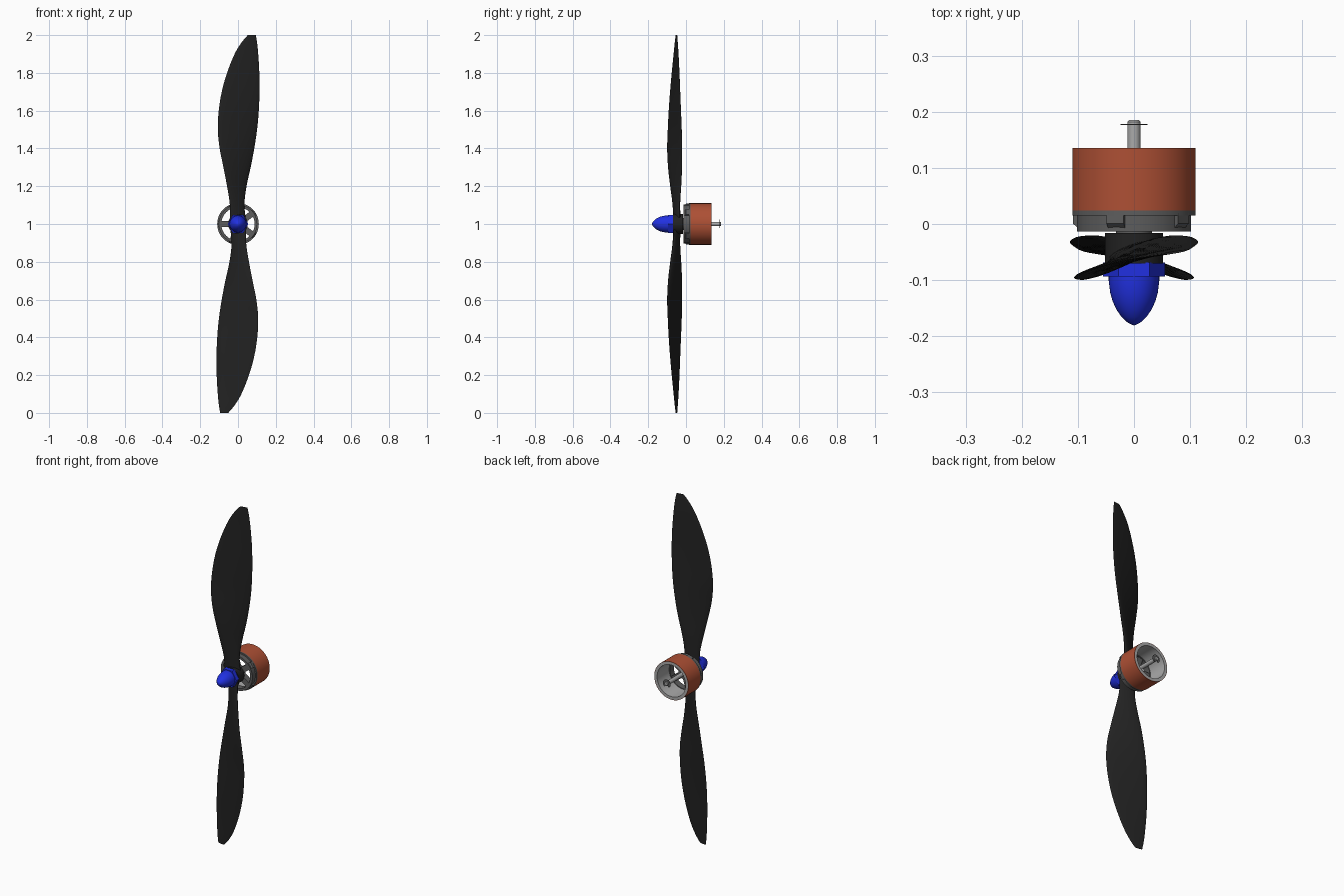
import bpy, bmesh, math
from mathutils import Vector, Matrix

if "Cube" in bpy.data.objects:
    bpy.data.objects.remove(bpy.data.objects["Cube"])

AXIS_Z = 1.0   # height of the motor axis, which runs along y
TAU = math.tau


def material(name, r, g, b):
    m = bpy.data.materials.new(name)
    m.use_nodes = True
    m.diffuse_color = (r, g, b, 1)
    m.node_tree.nodes["Principled BSDF"].inputs["Base Color"].default_value = (r, g, b, 1)
    return m


black = material("black_plastic", 0.016, 0.016, 0.016)
blue = material("blue_anodised", 0.015, 0.03, 0.75)
orange = material("orange_paint", 0.42, 0.08, 0.035)
dark = material("dark_metal", 0.11, 0.11, 0.11)
light = material("light_metal", 0.4, 0.4, 0.4)


def finish(name, bm, mat, angle=30):
    bmesh.ops.remove_doubles(bm, verts=bm.verts, dist=1e-5)
    bmesh.ops.recalc_face_normals(bm, faces=bm.faces)
    mesh = bpy.data.meshes.new(name)
    bm.to_mesh(mesh)
    bm.free()
    ob = bpy.data.objects.new(name, mesh)
    bpy.context.collection.objects.link(ob)
    mesh.materials.append(mat)
    bpy.ops.object.select_all(action='DESELECT')
    ob.select_set(True)
    bpy.context.view_layer.objects.active = ob
    bpy.ops.object.shade_smooth_by_angle(angle=math.radians(angle))
    return ob


def bridge(bm, a, b):
    for i in range(len(a)):
        j = (i + 1) % len(a)
        bm.faces.new((a[i], a[j], b[j], b[i]))


def lathe(name, profile, mat, segs=64, start=0.0, sweep=TAU):
    """Turn a closed (radius, y) profile about the motor axis."""
    bm = bmesh.new()
    rows = []
    for k in range(segs + 1):
        a = start + sweep * k / segs
        rows.append([bm.verts.new((r * math.cos(a), y, AXIS_Z + r * math.sin(a)))
                     for r, y in profile])
    for a, b in zip(rows, rows[1:]):
        bridge(bm, a, b)
    if sweep < TAU:
        bm.faces.new(rows[0])
        bm.faces.new(rows[-1])
    bmesh.ops.remove_doubles(bm, verts=bm.verts, dist=1e-5)
    bmesh.ops.dissolve_degenerate(bm, edges=bm.edges, dist=1e-6)
    return finish(name, bm, mat)


def disc(r, y0, y1):
    return [(0, y0), (r, y0), (r, y1), (0, y1)]


def tube(r0, r1, y0, y1):
    return [(r0, y0), (r1, y0), (r1, y1), (r0, y1)]


# Propeller blade: height above axis, left edge x y, right edge x y, thickness
STATIONS = [
    (0.00, -.045, -.060, .045, -.032, .024),
    (0.10, -.043, -.068, .034, -.034, .024),
    (0.20, -.058, -.082, .045, -.027, .022),
    (0.30, -.077, -.094, .067, -.022, .020),
    (0.40, -.097, -.099, .086, -.021, .018),
    (0.50, -.107, -.096, .101, -.023, .016),
    (0.60, -.102, -.091, .110, -.027, .014),
    (0.70, -.086, -.084, .114, -.031, .012),
    (0.80, -.058, -.075, .113, -.035, .010),
    (0.90, -.018, -.065, .107, -.040, .008),
    (0.96, .018, -.059, .101, -.044, .006),
    (1.00, .052, -.054, .094, -.047, .004),
]


def smooth_stations(steps=4):
    pts = [Vector(s) for s in STATIONS]
    out = []
    for i in range(len(pts) - 1):
        p0, p1, p2, p3 = pts[max(i - 1, 0)], pts[i], pts[i + 1], pts[min(i + 2, len(pts) - 1)]
        for k in range(steps):
            t = k / steps
            out.append(p1 + (p2 - p0) * (t / 2)
                       + (p0 * 2 - p1 * 5 + p2 * 4 - p3) * (t * t / 2)
                       + (p1 * 3 - p0 - p2 * 3 + p3) * (t ** 3 / 2))
    return out + [pts[-1]]


def blade(name, turn):
    bm = bmesh.new()
    rings = []
    for h, xl, yl, xr, yr, thick in smooth_stations():
        left, right = Vector((xl, yl)), Vector((xr, yr))
        centre, half = (left + right) / 2, (right - left) / 2
        normal = Vector((-half.y, half.x)).normalized() * thick / 2
        ring = []
        for k in range(20):
            a = TAU * k / 20
            p = centre + half * math.cos(a) + normal * math.sin(a)
            ring.append(bm.verts.new((p.x, p.y, h)))
        rings.append(ring)
    for a, b in zip(rings, rings[1:]):
        bridge(bm, a, b)
    bm.faces.new(rings[0])
    bm.faces.new(rings[-1])
    bm.transform(Matrix.Translation((0, 0, AXIS_Z)) @ Matrix.Rotation(turn, 4, 'Y'))
    return finish(name, bm, black, 50)


blade("upper_blade", 0)
blade("lower_blade", math.pi)
lathe("propeller_hub", disc(.052, -.07, -.016), black)

# Spinner cone with its hexagonal base
lathe("spinner_nut", disc(.055, -.094, -.069), blue, segs=6)
lathe("spinner_cone", [(0, -.09), (.045, -.09), (.045, -.102), (.0425, -.122), (.038, -.138),
                       (.031, -.153), (.022, -.166), (.011, -.176), (0, -.181)], blue)

# Rotor front: ring, rear flange, boss and five chamfered spokes
lathe("rotor_ring", tube(.088, .102, -.013, .018), dark)
lathe("rotor_flange", tube(.088, .11, .015, .024), dark)
lathe("rotor_boss", disc(.032, -.016, .024), dark)


def spoke(name, turn, width=.032):
    outline = [(.02, -.013), (.094, -.013), (.109, .001), (.109, .02), (.02, .02)]
    bm = bmesh.new()
    sides = [[bm.verts.new((x, y, s * width / 2)) for x, y in outline] for s in (-1, 1)]
    bridge(bm, *sides)
    for side in sides:
        bm.faces.new(side)
    bm.transform(Matrix.Translation((0, 0, AXIS_Z)) @ Matrix.Rotation(turn, 4, 'Y'))
    return finish(name, bm, dark)


for i in range(5):
    spoke(f"rotor_spoke_{i + 1}", math.pi + TAU * i / 5)

# Motor can: painted sleeve over a bare metal liner
lathe("can_sleeve", tube(.108, .11, .024, .135), orange)
lathe("can_liner", tube(.092, .1085, .022, .135), light)

# Shaft with chamfered end and open retaining clip
lathe("motor_shaft", [(0, -.08), (.0115, -.08), (.0115, .182), (.009, .185), (0, .185)], light, 32)
lathe("shaft_clip", tube(.011, .024, .176, .178), dark, 40, math.radians(-60), math.radians(300))
